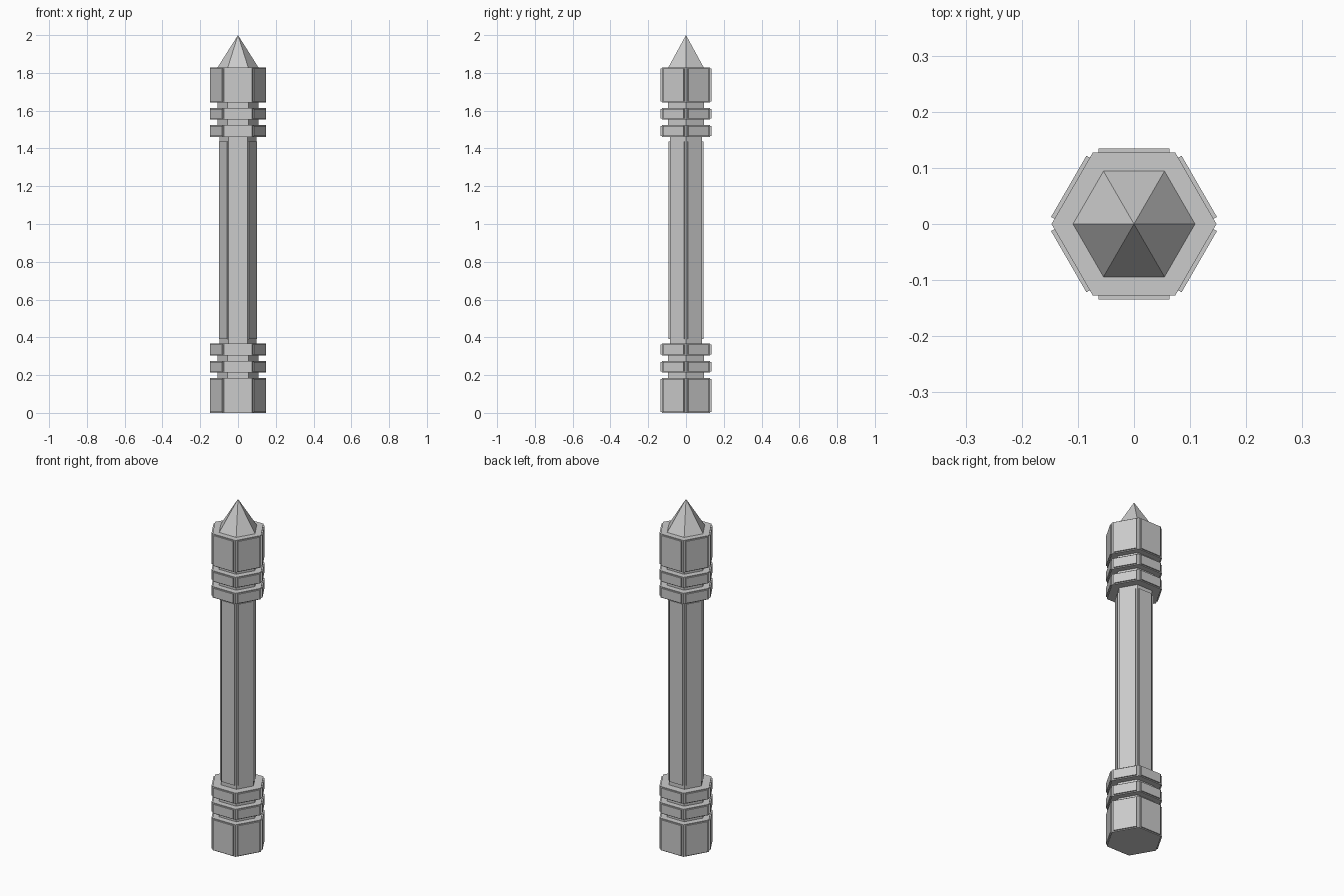
import bpy, bmesh, math
from mathutils import Matrix, Vector

if "Cube" in bpy.data.objects:
    bpy.data.objects.remove(bpy.data.objects["Cube"])


def finish(bm, name):
    bmesh.ops.recalc_face_normals(bm, faces=bm.faces)
    mesh = bpy.data.meshes.new(name)
    bm.to_mesh(mesh)
    bm.free()
    obj = bpy.data.objects.new(name, mesh)
    bpy.context.collection.objects.link(obj)
    return obj


def add_hex(bm, r1, r2, z0, z1):
    # six-sided prism or spike with corners on the x axis
    ret = bmesh.ops.create_cone(bm, cap_ends=True, segments=6, radius1=r1,
                                radius2=r2, depth=z1 - z0)
    verts = ret["verts"]
    # align a corner with +x
    low = max(verts, key=lambda v: v.co.xy.length)
    turn = -math.atan2(low.co.y, low.co.x)
    m = Matrix.Translation((0, 0, (z0 + z1) / 2)) @ Matrix.Rotation(turn, 4, 'Z')
    bmesh.ops.transform(bm, matrix=m, verts=verts)


def add_plates(bm, apothem, depth, half_width, z0, z1):
    # one raised panel on each of the six flats
    for i in range(6):
        m = (Matrix.Rotation(math.radians(30 + 60 * i), 4, 'Z')
             @ Matrix.Translation((apothem, 0, (z0 + z1) / 2))
             @ Matrix.Diagonal((depth * 2, half_width * 2, z1 - z0, 1)))
        bmesh.ops.create_cube(bm, size=1, matrix=m)


def panelled_hex(name, radius, depth, half_width, z0, z1, inset):
    bm = bmesh.new()
    add_hex(bm, radius, radius, z0, z1)
    add_plates(bm, radius * math.cos(math.pi / 6), depth, half_width,
               z0 + inset, z1 - inset)
    return finish(bm, name)


def plain_hex(name, r1, r2, z0, z1):
    bm = bmesh.new()
    add_hex(bm, r1, r2, z0, z1)
    return finish(bm, name)


# end blocks and rings, repeated symmetrically at both ends
BANDS = [("block", 0.0, 0.185), ("outer_ring", 0.213, 0.275),
         ("inner_ring", 0.305, 0.368)]
TOP = 1.828
for name, z0, z1 in BANDS:
    panelled_hex("lower_" + name, 0.147, 0.007, 0.063, z0, z1, 0.005)
    panelled_hex("upper_" + name, 0.147, 0.007, 0.063, TOP - z1, TOP - z0, 0.005)

# necks showing between the rings
plain_hex("lower_neck", 0.109, 0.109, 0.18, 0.31)
plain_hex("upper_neck", 0.109, 0.109, TOP - 0.31, TOP - 0.18)

# shaft core with long raised panels
bm = bmesh.new()
add_hex(bm, 0.099, 0.099, 0.36, TOP - 0.36)
add_plates(bm, 0.0857, 0.006, 0.041, 0.39, TOP - 0.39)
finish(bm, "shaft")

# pointed tip
plain_hex("spike", 0.11, 0.0, TOP - 0.002, 2.0)
